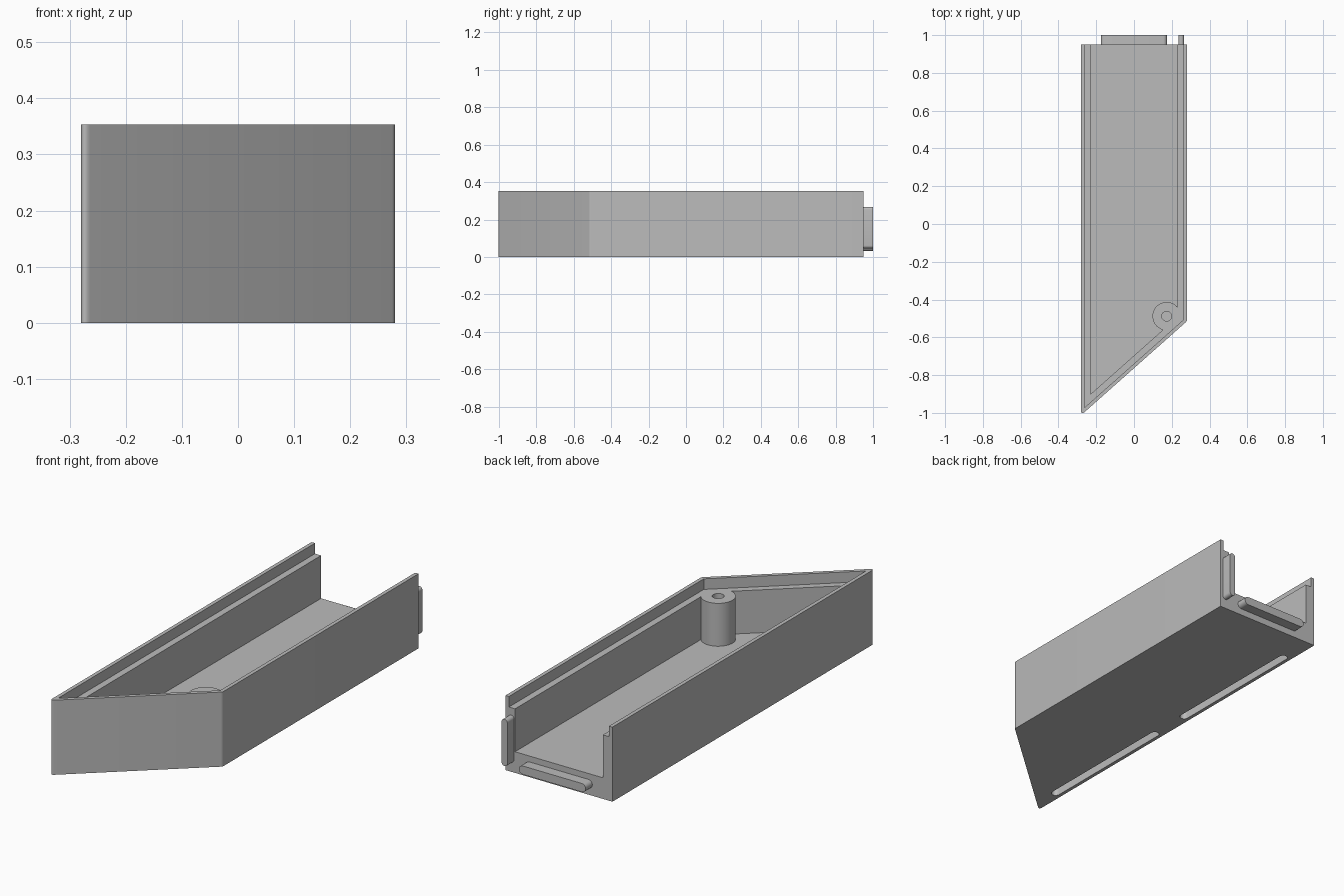
import bpy, bmesh, math
from mathutils import Vector

cube = bpy.data.objects.get("Cube")
if cube:
    bpy.data.objects.remove(cube, do_unlink=True)

grey = bpy.data.materials.new("plain_grey")
grey.use_nodes = True
grey.diffuse_color = (0.5, 0.5, 0.5, 1)
grey.node_tree.nodes["Principled BSDF"].inputs["Base Color"].default_value = (0.5, 0.5, 0.5, 1)

HALF, BACK, HEIGHT = 0.28, 0.95, 0.353
SHOULDER, TIP = -0.515, -1.012
FLOOR, LEDGE = 0.10, 0.303
WALL, LIP = 0.05, 0.018
X, Y, Z = Vector((1, 0, 0)), Vector((0, 1, 0)), Vector((0, 0, 1))


def prism(name, points, base, u, v, w, bevels=()):
    """Extrude a 2D outline lying in the u-v plane along w; bevels = {point index: offset}."""
    bm = bmesh.new()
    bottom = [bm.verts.new(Vector(base) + u * a + v * b) for a, b in points]
    top = [bm.verts.new(p.co + w) for p in bottom]
    bm.faces.new(bottom)
    bm.faces.new(top)
    n = len(points)
    for i in range(n):
        j = (i + 1) % n
        bm.faces.new((bottom[i], bottom[j], top[j], top[i]))
    edges = [(bm.edges.get((bottom[i], top[i])), size) for i, size in bevels]
    for edge, size in edges:
        bmesh.ops.bevel(bm, geom=[edge], offset=size, offset_type='OFFSET',
                        segments=6, profile=0.5, affect='EDGES')
    bmesh.ops.recalc_face_normals(bm, faces=bm.faces)
    mesh = bpy.data.meshes.new(name)
    bm.to_mesh(mesh)
    bm.free()
    mesh.materials.append(grey)
    obj = bpy.data.objects.new(name, mesh)
    bpy.context.collection.objects.link(obj)
    return obj


def footprint(inset, back):
    """Channel outline with a slanted front, moved inward by inset."""
    slope = (SHOULDER - TIP) / (2 * HALF)
    shift = inset * math.hypot(1, slope)
    x = HALF - inset
    front = lambda px: SHOULDER + slope * (px - HALF) + shift
    return [(-x, front(-x)), (x, front(x)), (x, back), (-x, back)]


def circle(radius, n=48):
    return [(radius * math.cos(math.tau * i / n), radius * math.sin(math.tau * i / n))
            for i in range(n)]


def stadium(length, width, n=10):
    """Long outline with round ends, along u."""
    r, c = width / 2, length / 2 - width / 2
    pts = []
    for side in (1, -1):
        for i in range(n + 1):
            a = math.pi * (i / n - 0.5)
            pts.append((side * (c + r * math.cos(a)), side * r * math.sin(a)))
    return pts


def combine(target, tool, operation):
    mod = target.modifiers.new("shape", 'BOOLEAN')
    mod.operation, mod.solver, mod.object = operation, 'EXACT', tool
    bpy.context.view_layer.objects.active = target
    bpy.ops.object.modifier_apply(modifier=mod.name)
    bpy.data.objects.remove(tool, do_unlink=True)


# Channel body with softened front corners
body = prism("channel_body", footprint(0, BACK), (0, 0, 0), X, Y, Z * HEIGHT,
             bevels=((0, 0.022), (1, 0.007)))

# Screw post left standing inside the pocket, level with the ledge
post_at = (0.173, -0.488)
pocket = prism("pocket_cutter", footprint(WALL, BACK + 0.1), (0, 0, FLOOR), X, Y, Z * 0.23)
post = prism("post_cutter", circle(0.075), (*post_at, 0), X, Y, Z)
combine(pocket, post, 'DIFFERENCE')
combine(body, pocket, 'DIFFERENCE')

# Recessed ledge for a lid, and the screw hole
lid_seat = prism("lid_seat_cutter", footprint(LIP, BACK + 0.1), (0, 0, LEDGE), X, Y, Z * 0.1)
combine(body, lid_seat, 'DIFFERENCE')
hole = prism("screw_hole_cutter", circle(0.026, 32), (*post_at, FLOOR), X, Y, Z * 0.3)
combine(body, hole, 'DIFFERENCE')

# Two long grooves under the straight wall
for y in (0.42, -0.495):
    groove = prism("groove_cutter", stadium(0.745, 0.04), (-0.243, y, -0.05), Y, X, Z * 0.1)
    combine(body, groove, 'DIFFERENCE')

# Joining tongues on the open end
floor_tongue = prism("floor_tongue", stadium(0.35, 0.04), (0, BACK - 0.01, 0.052),
                     X, Z, Y * 0.06)
wall_tongue = prism("wall_tongue", stadium(0.222, 0.03), (0.25, BACK - 0.01, 0.157),
                    Z, X, Y * 0.06)

# Smooth the round parts, keep the corners sharp
for obj in (body, floor_tongue, wall_tongue):
    bpy.ops.object.select_all(action='DESELECT')
    obj.select_set(True)
    bpy.context.view_layer.objects.active = obj
    bpy.ops.object.shade_smooth_by_angle(angle=math.radians(35))
